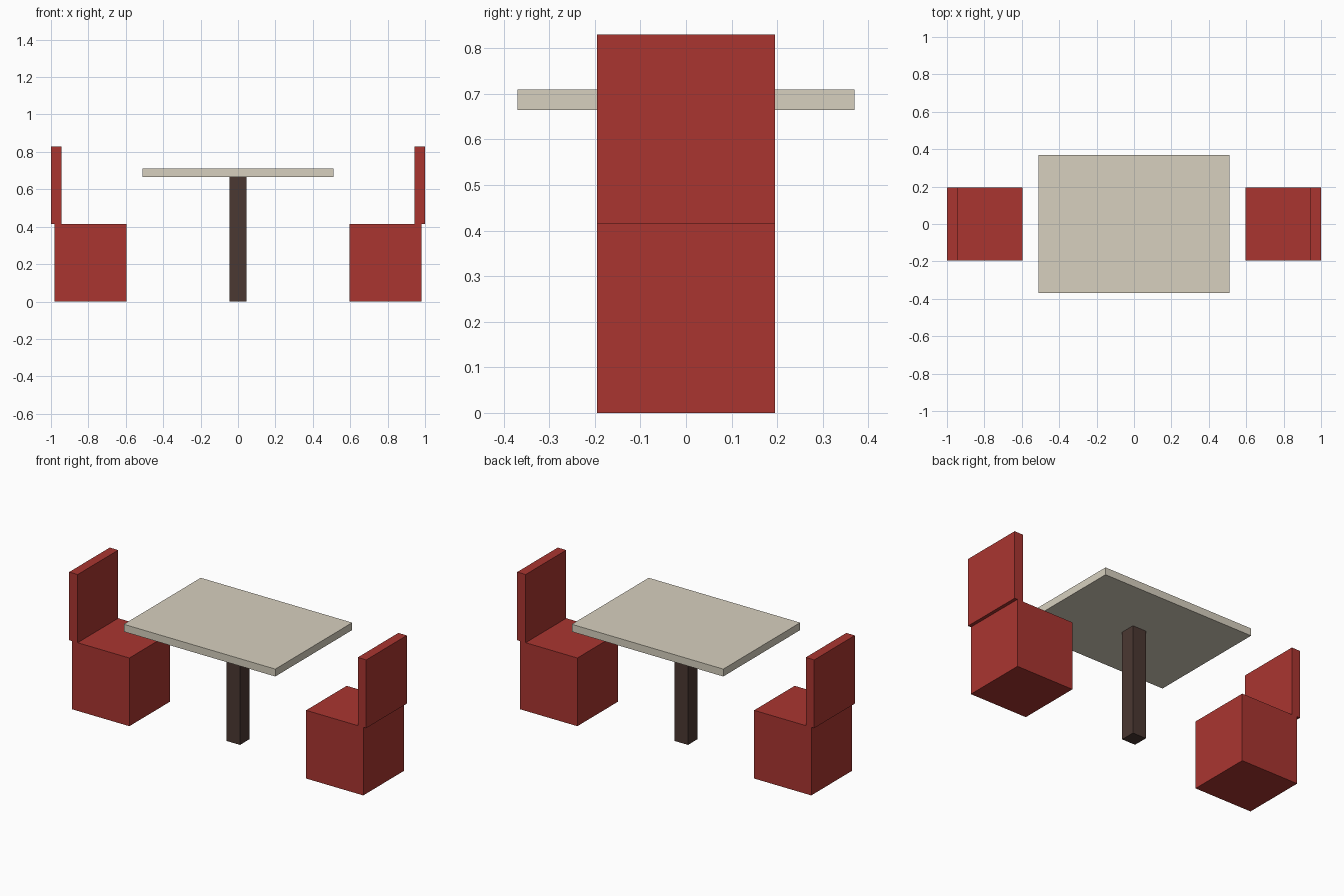
import bpy
import bmesh
from mathutils import Matrix, Vector

if "Cube" in bpy.data.objects:
    bpy.data.objects.remove(bpy.data.objects["Cube"])


def material(name, color):
    mat = bpy.data.materials.new(name)
    mat.diffuse_color = (*color, 1.0)
    mat.use_nodes = True
    mat.node_tree.nodes["Principled BSDF"].inputs["Base Color"].default_value = mat.diffuse_color
    return mat


def box(name, x, y, z, mat):
    """Flat-faced box spanning the given (min, max) ranges."""
    size = Vector((x[1] - x[0], y[1] - y[0], z[1] - z[0]))
    centre = Vector((sum(x) / 2, sum(y) / 2, sum(z) / 2))
    bm = bmesh.new()
    bmesh.ops.create_cube(bm, size=1.0, matrix=Matrix.Diagonal((*size, 1.0)))
    mesh = bpy.data.meshes.new(name)
    bm.to_mesh(mesh)
    bm.free()
    mesh.materials.append(mat)
    obj = bpy.data.objects.new(name, mesh)
    obj.location = centre
    bpy.context.collection.objects.link(obj)
    return obj


red = material("red_upholstery", (0.40, 0.036, 0.03))
cream = material("cream_top", (0.68, 0.63, 0.52))
brown = material("dark_brown", (0.07, 0.04, 0.032))

# Table
box("table_top", (-0.51, 0.51), (-0.37, 0.37), (0.665, 0.71), cream)
box("table_post", (-0.045, 0.045), (-0.045, 0.045), (0, 0.665), brown)

# Facing chairs: block seat with a backrest slightly overhanging its rear
for side, s in (("left", -1), ("right", 1)):
    def span(a, b):
        return tuple(sorted((s * a, s * b)))
    box(side + "_seat", span(0.595, 0.98), (-0.195, 0.195), (0, 0.415), red)
    box(side + "_backrest", span(0.943, 1.0), (-0.195, 0.195), (0.415, 0.83), red)
